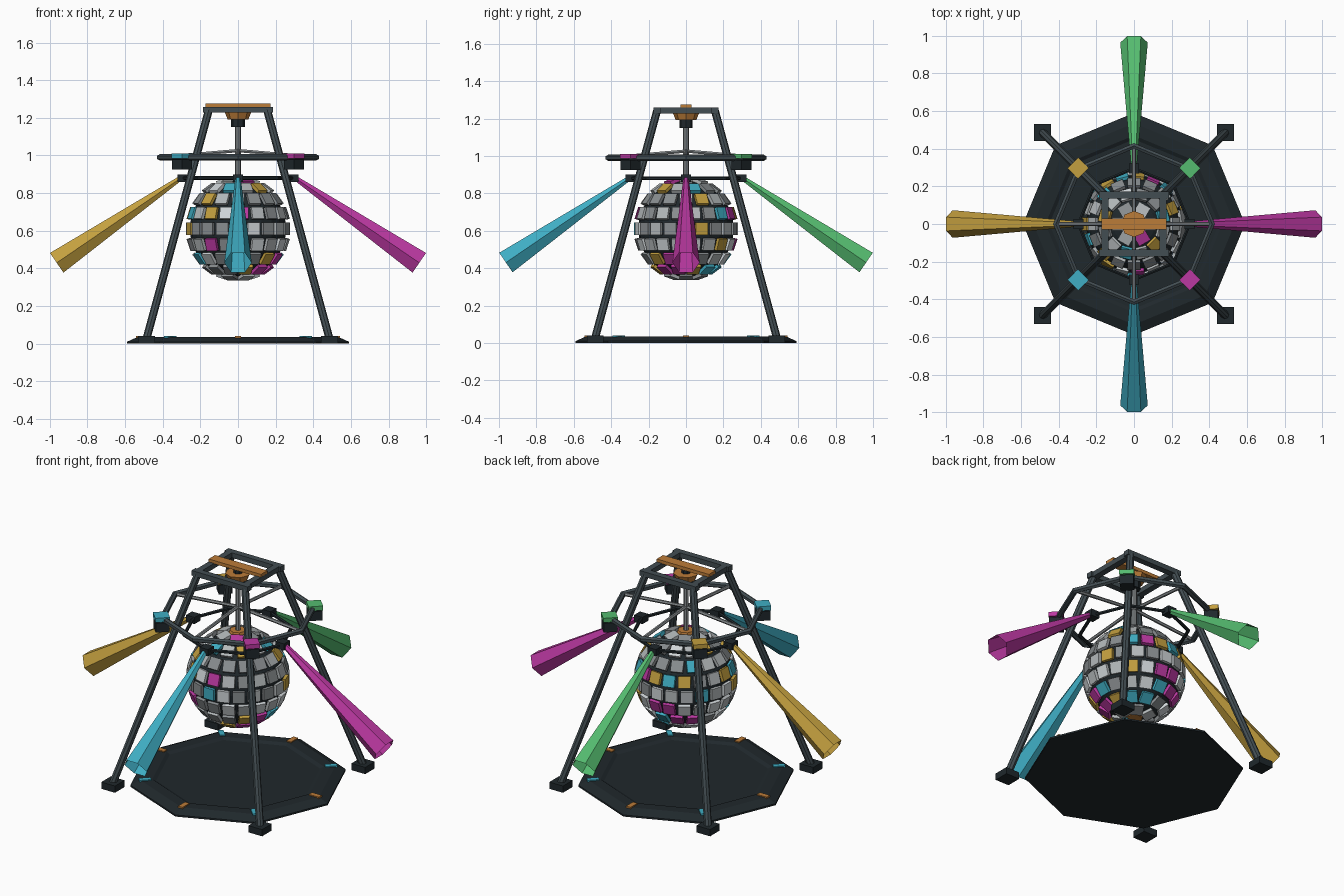
import bpy, bmesh, math, random
from mathutils import Vector, Matrix

if "Cube" in bpy.data.objects:
    bpy.data.objects.remove(bpy.data.objects["Cube"])

random.seed(4)
COLOURS = {
    'steel': (.055, .075, .085), 'dark': (.014, .021, .025), 'grey': (.25, .27, .28),
    'silver': (.45, .48, .49), 'pale': (.62, .66, .68), 'cyan': (.05, .42, .55),
    'magenta': (.5, .04, .36), 'gold': (.55, .35, .05), 'green': (.09, .5, .16),
    'orange': (.5, .2, .04)}
MATS = {}
for k, c in COLOURS.items():
    MATS[k] = bpy.data.materials.new(k)
    MATS[k].diffuse_color = (*c, 1)


def finish(bm, name, mats, normals=True):
    if normals:
        bmesh.ops.recalc_face_normals(bm, faces=bm.faces[:])
    me = bpy.data.meshes.new(name)
    bm.to_mesh(me)
    bm.free()
    for m in mats:
        me.materials.append(MATS[m])
    ob = bpy.data.objects.new(name, me)
    bpy.context.collection.objects.link(ob)
    return ob


def lathe(name, profile, n, mat, matrix=Matrix(), closed=False):
    """Spin an (r, z) profile about z with n flat sides."""
    bm = bmesh.new()
    rings = [[bm.verts.new(matrix @ Vector((r * math.cos(i * math.tau / n),
                                            r * math.sin(i * math.tau / n), z)))
              for i in range(n)] for r, z in profile]
    pairs = list(zip(rings, rings[1:])) + ([(rings[-1], rings[0])] if closed else [])
    for a, b in pairs:
        for i in range(n):
            j = (i + 1) % n
            bm.faces.new((a[i], a[j], b[j], b[i]))
    bmesh.ops.remove_doubles(bm, verts=bm.verts[:], dist=1e-5)
    return finish(bm, name, [mat])


def bar(name, p, q, r1, r2, n, mat, caps=True):
    p, q = Vector(p), Vector(q)
    d = q - p
    m = Matrix.Translation(p) @ d.to_track_quat('Z', 'Y').to_matrix().to_4x4()
    prof = [(r1, 0), (r2, d.length)]
    if caps:
        prof = [(0, 0)] + prof + [(0, d.length)]
    return lathe(name, prof, n, mat, m)


def add_box(bm, size, matrix, index=0):
    res = bmesh.ops.create_cube(bm, size=1, matrix=matrix @ Matrix.Diagonal((*size, 1)))
    for f in {f for v in res['verts'] for f in v.link_faces}:
        f.material_index = index


def box(name, centre, size, mat, turn=0):
    bm = bmesh.new()
    add_box(bm, size, Matrix.Translation(centre) @ Matrix.Rotation(turn, 4, 'Z'))
    return finish(bm, name, [mat])


def tube_ring(name, radius, z, r, mat):
    prof = [(radius + r * math.cos(a), z + r * math.sin(a))
            for a in (math.tau * (i + .5) / 6 for i in range(6))]
    return lathe(name, prof, 8, mat, closed=True)


# Dance floor: octagonal dish with markers on its corners
lathe('floor', [(0, 0), (.59, 0), (.59, .01), (.535, .035), (.47, .035),
                (.45, .024), (0, .024)], 8, 'dark')
for i in range(8):
    a = i * math.tau / 8
    box(f'floor_marker_{i}', (.51 * math.cos(a), .51 * math.sin(a), .036),
        (.065, .03, .01), 'cyan' if i % 2 else 'orange', a)

# Legs, feet and the ring clamps on the diagonals
CAPS = {(1, -1): 'magenta', (-1, -1): 'cyan', (1, 1): 'green', (-1, 1): 'gold'}
for (sx, sy), cap in CAPS.items():
    tag = ('right' if sx > 0 else 'left') + ('_back' if sy > 0 else '_front')
    bar(f'leg_{tag}', (.485 * sx, .485 * sy, .03), (.155 * sx, .155 * sy, 1.24),
        .021, .021, 8, 'steel')
    box(f'foot_{tag}', (.485 * sx, .485 * sy, .021), (.09, .09, .04), 'dark')
    turn = math.pi / 4
    box(f'clamp_{tag}', (.297 * sx, .297 * sy, .952), (.075, .075, .055), 'dark', turn)
    box(f'clamp_cap_{tag}', (.297 * sx, .297 * sy, .998), (.08, .08, .026), cap, turn)

# Top frame and motor hanger
for s in (-1, 1):
    box(f'top_beam_x_{s}', (0, .155 * s, 1.243), (.37, .037, .03), 'steel')
    box(f'top_beam_y_{s}', (.155 * s, 0, 1.243), (.037, .34, .03), 'steel')
box('hanger_plank', (0, 0, 1.265), (.345, .06, .02), 'orange')
lathe('motor_mount', [(0, 1.192), (.055, 1.192), (.07, 1.23), (.07, 1.256), (0, 1.256)][:3]
      + [(0, 1.23)], 8, 'orange')
bar('motor_post', (0, 0, 1.22), (0, 0, 1.26), .025, .025, 8, 'dark')
bar('motor_coupling', (0, 0, 1.15), (0, 0, 1.195), .036, .036, 8, 'dark')
bar('shaft', (0, 0, .86), (0, 0, 1.17), .015, .015, 8, 'grey')

# Upper light ring with spokes, lower lamp ring
tube_ring('light_ring', .415, .99, .017, 'steel')
tube_ring('lamp_ring', .295, .88, .01, 'dark')

# Lamps with open hexagonal beams on the four axes
for i, col in enumerate(('magenta', 'green', 'gold', 'cyan')):
    a = i * math.pi / 2
    c, s = math.cos(a), math.sin(a)
    bar(f'spoke_{i}', (.01 * c, .01 * s, 1.025), (.415 * c, .415 * s, .99),
        .01, .01, 6, 'grey')
    box(f'lamp_{i}', (.295 * c, .295 * s, .88), (.055, .055, .04), 'dark', a)
    bar(f'beam_{i}', (.31 * c, .31 * s, .876), (.963 * c, .963 * s, .43),
        .015, .073, 6, col, caps=False)

# Mirror ball: dark core, tiled rows and end collars
CZ, R = .61, .268
core = [(.256 * math.sin(math.pi * i / 14), CZ - .256 * math.cos(math.pi * i / 14))
        for i in range(15)]
lathe('ball_core', core, 24, 'dark')
palette = ['grey', 'silver', 'pale', 'cyan', 'magenta', 'gold']
bm = bmesh.new()
for row in range(-4, 5):
    lat = math.radians(18 * row)
    n = max(6, round(20 * math.cos(lat)))
    width = math.tau * R * math.cos(lat) / n * .8
    for i in range(n):
        m = (Matrix.Translation((0, 0, CZ))
             @ Matrix.Rotation((i + .5 * (row % 2)) * math.tau / n, 4, 'Z')
             @ Matrix.Rotation(-lat, 4, 'Y') @ Matrix.Translation((R, 0, 0)))
        k = random.choices(range(6), (4, 4, 3, 2.2, 1.6, 1.6))[0]
        add_box(bm, (.018, width, .066), m, k)
finish(bm, 'ball_tiles', palette, False)
bar('ball_collar_top', (0, 0, .86), (0, 0, .89), .055, .045, 8, 'orange')
bar('ball_collar_bottom', (0, 0, .343), (0, 0, .365), .045, .055, 8, 'orange')

for m in bpy.data.materials:
    if m.users and not m.is_grease_pencil:
        m.use_nodes = True
        m.node_tree.nodes["Principled BSDF"].inputs["Base Color"].default_value = m.diffuse_color
